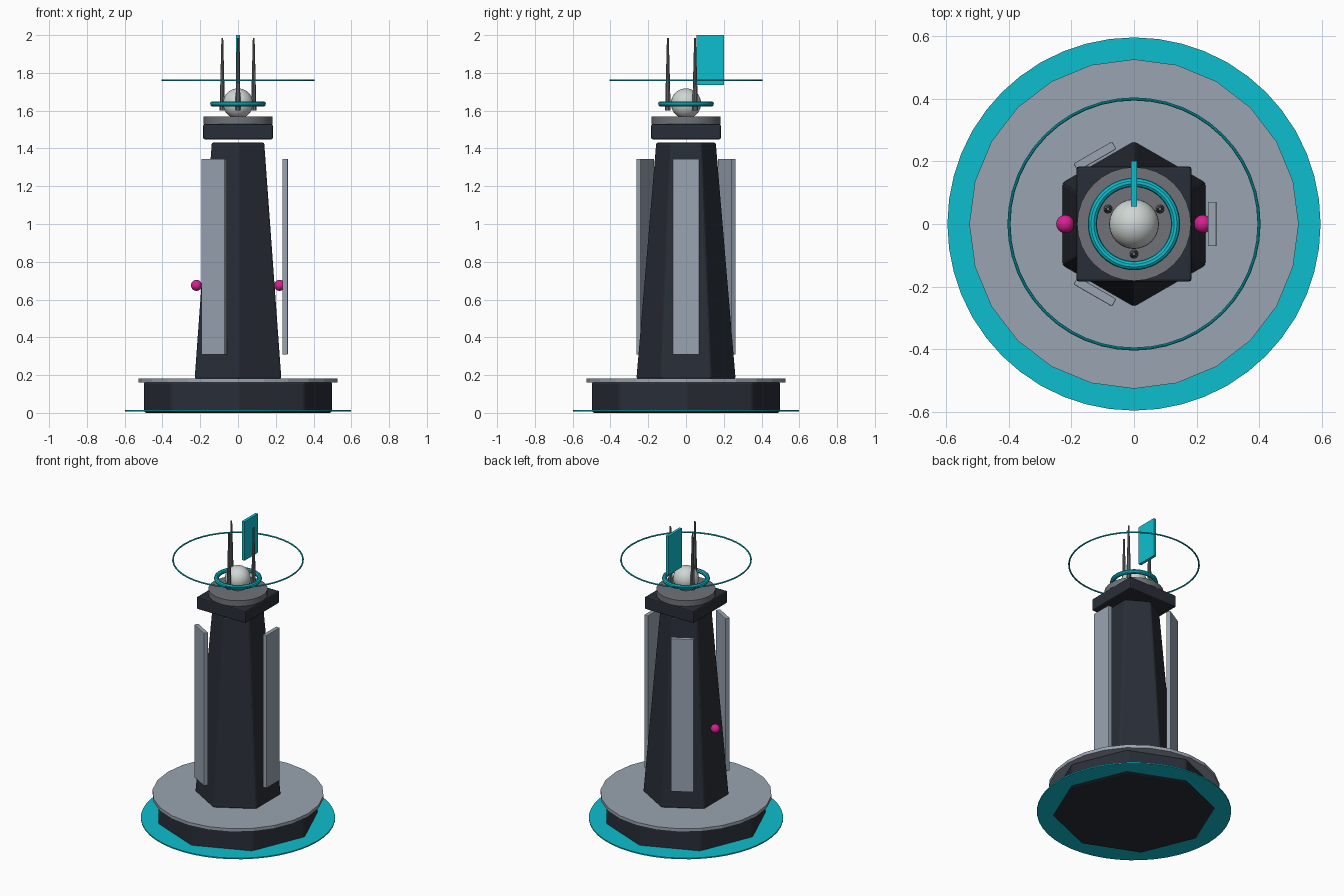
import bpy
from math import radians, sin, cos

cube = bpy.data.objects.get("Cube")
if cube:
    bpy.data.objects.remove(cube, do_unlink=True)


def material(name, r, g, b):
    m = bpy.data.materials.new(name)
    m.use_nodes = True
    m.diffuse_color = (r, g, b, 1)
    m.node_tree.nodes["Principled BSDF"].inputs["Base Color"].default_value = (r, g, b, 1)
    return m


dark = material("dark slate", 0.022, 0.027, 0.038)
light_grey = material("light steel", 0.32, 0.37, 0.44)
mid_grey = material("mid steel", 0.16, 0.17, 0.19)
pale = material("pale white", 0.62, 0.67, 0.65)
teal = material("teal glow", 0.004, 0.52, 0.62)
magenta = material("magenta glow", 0.69, 0.014, 0.28)


def finish(name, mat, bevel=0, smooth=False):
    ob = bpy.context.object
    ob.name = name
    ob.data.materials.append(mat)
    if bevel:
        mod = ob.modifiers.new("Bevel", "BEVEL")
        mod.width = bevel
        mod.segments = 2
        mod.limit_method = "ANGLE"
    if smooth:
        bpy.ops.object.shade_smooth_by_angle(angle=radians(35))
    return ob


def prism(name, mat, sides, r1, r2, z1, z2, x=0, y=0, bevel=0, smooth=False):
    bpy.ops.mesh.primitive_cone_add(vertices=sides, radius1=r1, radius2=r2, depth=z2 - z1,
                                    location=(x, y, (z1 + z2) / 2))
    return finish(name, mat, bevel, smooth)


def box(name, mat, size, loc, turn=0, bevel=0):
    bpy.ops.mesh.primitive_cube_add(size=1, location=loc)
    ob = bpy.context.object
    ob.scale = size
    bpy.ops.object.transform_apply(location=False, rotation=False, scale=True)
    ob.rotation_euler.z = turn
    return finish(name, mat, bevel)


def ball(name, mat, radius, loc):
    bpy.ops.mesh.primitive_uv_sphere_add(segments=24, ring_count=16, radius=radius, location=loc)
    return finish(name, mat, smooth=True)


def ring(name, mat, major, minor, z):
    bpy.ops.mesh.primitive_torus_add(major_radius=major, minor_radius=minor, major_segments=48,
                                     minor_segments=10, location=(0, 0, z))
    return finish(name, mat, smooth=True)


# Base
prism("base", dark, 8, 0.5, 0.5, 0, 0.165, bevel=0.012)
prism("ground_disc", teal, 48, 0.597, 0.597, 0.008, 0.016)
prism("base_plate", light_grey, 24, 0.527, 0.527, 0.16, 0.182)

# Tapered tower
prism("tower", dark, 6, 0.265, 0.16, 0.18, 1.432, bevel=0.01)

# Three upright side panels
for i in range(3):
    a = radians(120 * i)
    box(f"side_panel_{i + 1}", light_grey, (0.028, 0.142, 1.036),
        (0.25 * cos(a), 0.25 * sin(a), 0.827), a, 0.003)

# Side lamps
for side, x in (("left", 0.22), ("right", -0.22)):
    ball(f"{side}_lamp", magenta, 0.029, (x, 0, 0.675))

# Head
box("head_block", dark, (0.368, 0.368, 0.082), (0, 0, 1.489), bevel=0.008)
prism("head_disc", mid_grey, 32, 0.182, 0.182, 1.53, 1.568, smooth=True)
ball("core_ball", pale, 0.08, (0, 0, 1.638))
ring("core_ring", teal, 0.133, 0.0145, 1.636)
ring("halo_ring", teal, 0.4, 0.005, 1.761)

# Antenna spikes
for i in range(3):
    a = radians(30 + 120 * i)
    prism(f"antenna_{i + 1}", mid_grey, 10, 0.015, 0.005, 1.6, 1.985,
          0.096 * cos(a), 0.096 * sin(a), smooth=True)

# Fin panel
box("rear_fin", teal, (0.02, 0.146, 0.265), (0, 0.129, 1.8675), bevel=0.002)
